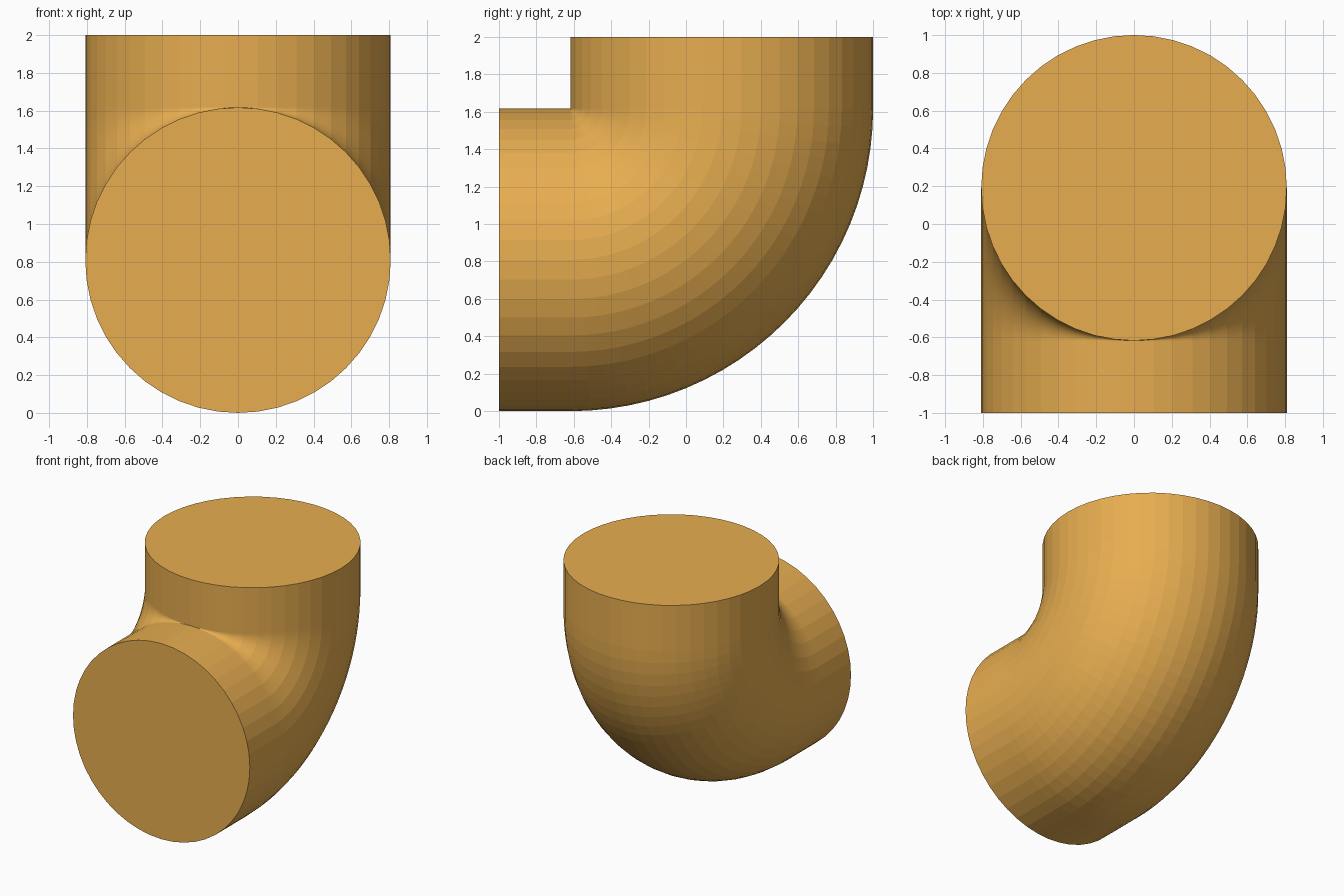
import bpy, bmesh, math

if "Cube" in bpy.data.objects:
    bpy.data.objects.remove(bpy.data.objects["Cube"])

SIDES, STEPS = 48, 24
R = 0.8085            # pipe radius
BEND = 0.8095         # bend radius of the centre line
PY, PZ = -0.618, 1.618  # pivot of the bend

# Centre line stations: (y, z, tilt), tilt 0 = facing front, 90 deg = facing up
stations = [(-1.0, PZ - BEND, 0.0)]
for i in range(STEPS + 1):
    a = math.pi / 2 * i / STEPS
    stations.append((PY + BEND * math.sin(a), PZ - BEND * math.cos(a), a))
stations.append((PY + BEND, 2.0, math.pi / 2))

# Sweep a circle along the stations
bm = bmesh.new()
rings = []
for y, z, a in stations:
    ring = []
    for k in range(SIDES):
        t = 2 * math.pi * k / SIDES
        u, v = R * math.cos(t), R * math.sin(t)
        ring.append(bm.verts.new((u, y - v * math.sin(a), z + v * math.cos(a))))
    rings.append(ring)
for r0, r1 in zip(rings, rings[1:]):
    for k in range(SIDES):
        n = (k + 1) % SIDES
        bm.faces.new((r0[k], r0[n], r1[n], r1[k]))

# Flat end caps
bm.faces.new(rings[0])
bm.faces.new(rings[-1])
bmesh.ops.recalc_face_normals(bm, faces=bm.faces)

mesh = bpy.data.meshes.new("pipe_elbow")
bm.to_mesh(mesh)
bm.free()
elbow = bpy.data.objects.new("pipe_elbow", mesh)
bpy.context.collection.objects.link(elbow)

# Orange finish
mat = bpy.data.materials.new("orange")
mat.diffuse_color = (0.8, 0.42, 0.08, 1)
mat.use_nodes = True
mat.node_tree.nodes["Principled BSDF"].inputs["Base Color"].default_value = mat.diffuse_color
mesh.materials.append(mat)
